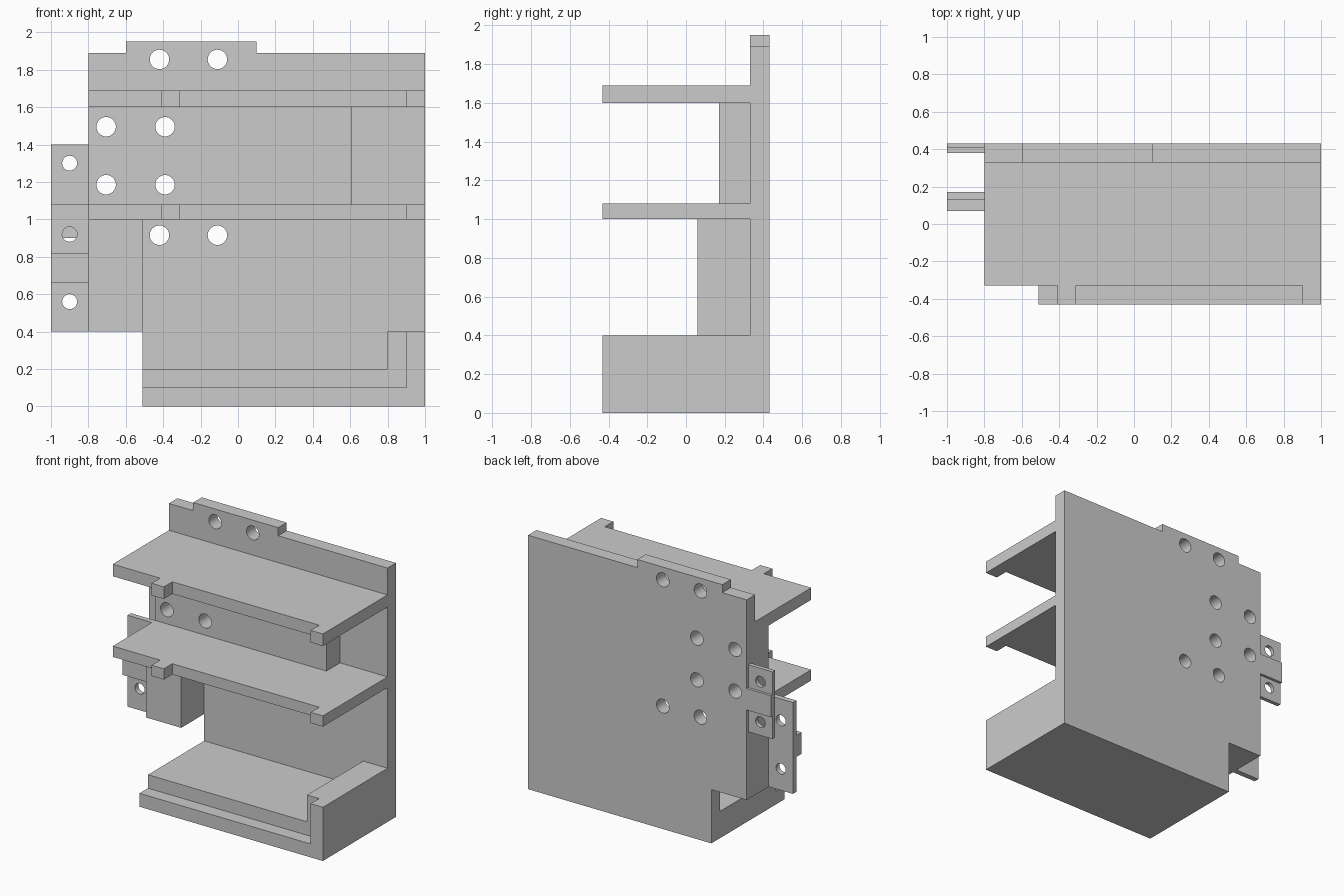
import bpy
import bmesh
from math import radians
from mathutils import Vector

default = bpy.data.objects.get("Cube")
if default:
    bpy.data.objects.remove(default, do_unlink=True)


def prism(name, outline, axis, lo, hi):
    """Extrude a flat outline along y (outline in x, z) or z (outline in x, y)."""
    place = (lambda a, b: (a, lo, b)) if axis == "y" else (lambda a, b: (a, b, lo))
    depth = Vector((0, hi - lo, 0)) if axis == "y" else Vector((0, 0, hi - lo))
    bm = bmesh.new()
    face = bm.faces.new([bm.verts.new(place(a, b)) for a, b in outline])
    new = bmesh.ops.extrude_face_region(bm, geom=[face])["geom"]
    bmesh.ops.translate(bm, vec=depth,
                        verts=[v for v in new if isinstance(v, bmesh.types.BMVert)])
    bmesh.ops.recalc_face_normals(bm, faces=bm.faces)
    mesh = bpy.data.meshes.new(name)
    bm.to_mesh(mesh)
    bm.free()
    obj = bpy.data.objects.new(name, mesh)
    bpy.context.collection.objects.link(obj)
    return obj


def box(name, x, y, z):
    outline = [(x[0], y[0]), (x[1], y[0]), (x[1], y[1]), (x[0], y[1])]
    return prism(name, outline, "z", *z)


def combine(target, part, operation):
    """Apply a boolean and remove the used part."""
    bpy.context.view_layer.objects.active = target
    mod = target.modifiers.new(operation.title(), "BOOLEAN")
    mod.operation, mod.solver, mod.object = operation, "EXACT", part
    bpy.ops.object.modifier_apply(modifier=mod.name)
    bpy.data.objects.remove(part, do_unlink=True)


def drill(target, x, z, radius, y):
    bpy.ops.mesh.primitive_cylinder_add(
        vertices=32, radius=radius, depth=y[1] - y[0],
        location=(x, sum(y) / 2, z), rotation=(radians(90), 0, 0))
    cutter = bpy.context.object
    cutter.hide_render = True
    combine(target, cutter, "DIFFERENCE")


LEFT, RIGHT, BASE = -0.8, 1.0, -0.51
FRONT, LIP, INNER, BACK = -0.43, -0.33, 0.33, 0.43
EMBED = 0.38

# Back plate with a corner notch and a raised top edge
body = prism("bracket_body", [
    (BASE, 0), (RIGHT, 0), (RIGHT, 1.89), (0.1, 1.89), (0.1, 1.95),
    (-0.6, 1.95), (-0.6, 1.89), (LEFT, 1.89), (LEFT, 0.4), (BASE, 0.4)],
    "y", INNER, BACK)
parts = []

# Two shelves with small front lugs
shelf = [(LEFT, LIP), (-0.41, LIP), (-0.41, FRONT), (-0.31, FRONT),
         (-0.31, LIP), (0.9, LIP), (0.9, FRONT), (RIGHT, FRONT),
         (RIGHT, EMBED), (LEFT, EMBED)]
for name, z in (("upper_shelf", (1.6, 1.69)), ("lower_shelf", (1.0, 1.08))):
    parts.append(prism(name, shelf, "z", *z))

# Spacer blocks behind the shelves
parts.append(box("upper_block", (LEFT, 0.61), (0.17, EMBED), (1.04, 1.65)))
parts.append(box("lower_block", (LEFT, BASE), (0.06, EMBED), (0.4, 1.04)))

# Stepped base and its side wall
parts.append(box("base_floor", (BASE, RIGHT), (LIP, EMBED), (0, 0.2)))
parts.append(box("base_step", (BASE, RIGHT), (FRONT, EMBED), (0, 0.1)))
parts.append(prism("base_wall", [
    (0.9, FRONT), (RIGHT, FRONT), (RIGHT, EMBED), (0.8, EMBED),
    (0.8, LIP), (0.9, LIP)], "z", 0, 0.4))

# Side ears, each with a thicker middle band
ear_x = (-1.0, LEFT + 0.05)
parts.append(box("front_ear", ear_x, (0.13, 0.17), (0.4, 1.08)))
parts.append(box("front_ear_band", ear_x, (0.07, 0.17), (0.66, 0.82)))
parts.append(box("rear_ear", ear_x, (0.38, 0.41), (0.9, 1.4)))
parts.append(box("rear_ear_band", ear_x, (0.38, BACK), (1.07, 1.23)))

for part in parts:
    combine(body, part, "UNION")

# Mounting holes through the plate and upper block
for z in (0.915, 1.855):
    for x in (-0.42, -0.11):
        drill(body, x, z, 0.052, (0.25, 0.5))
for z in (1.185, 1.495):
    for x in (-0.705, -0.39):
        drill(body, x, z, 0.052, (0.1, 0.5))

# Ear holes
for z in (0.56, 0.92):
    drill(body, -0.9, z, 0.04, (0.0, 0.25))
for z in (1.0, 1.3):
    drill(body, -0.9, z, 0.04, (0.3, 0.5))

# Clean flat faces and shade the hole walls smoothly
bm = bmesh.new()
bm.from_mesh(body.data)
bmesh.ops.remove_doubles(bm, verts=bm.verts, dist=0.0001)
bmesh.ops.dissolve_limit(bm, angle_limit=radians(1), verts=bm.verts, edges=bm.edges)
bm.to_mesh(body.data)
bm.free()
bpy.ops.object.select_all(action="DESELECT")
body.select_set(True)
bpy.context.view_layer.objects.active = body
bpy.ops.object.shade_smooth_by_angle(angle=radians(30))
